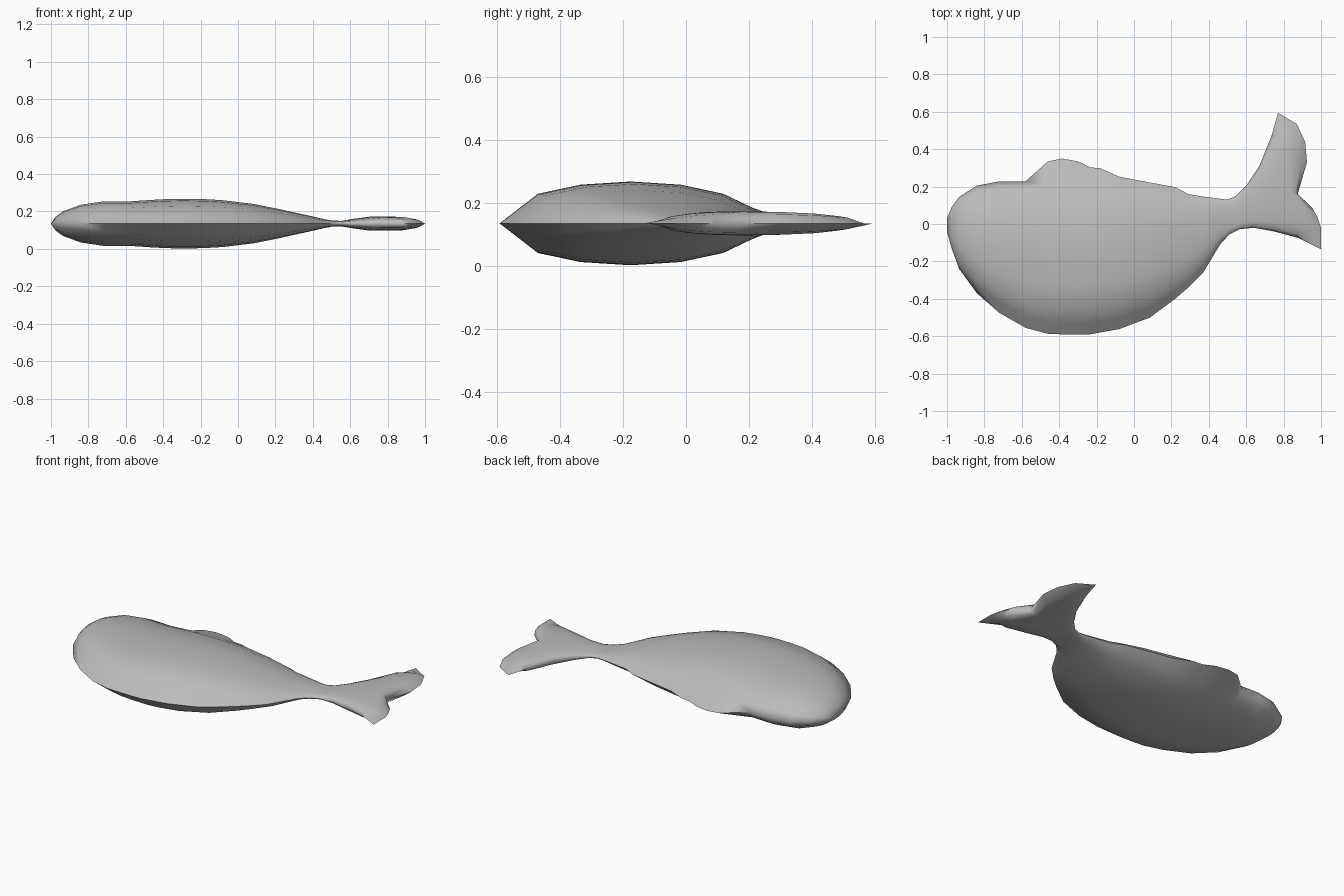
import bpy, bmesh, math

if "Cube" in bpy.data.objects:
    bpy.data.objects.remove(bpy.data.objects["Cube"])

ZC = 0.135   # height of the mid plane
K = 8        # segments from upper edge to lower edge

# body sections: x, upper body edge, fin edge, belly edge, half thickness
body = [
    (-0.975, 0.09, 0.09, -0.13, 0.037), (-0.935, 0.145, 0.145, -0.24, 0.066),
    (-0.84, 0.205, 0.205, -0.37, 0.101), (-0.72, 0.228, 0.228, -0.475, 0.119),
    (-0.58, 0.225, 0.228, -0.555, 0.119), (-0.46, 0.235, 0.335, -0.587, 0.127),
    (-0.385, 0.24, 0.35, -0.59, 0.131), (-0.30, 0.24, 0.335, -0.592, 0.133),
    (-0.235, 0.24, 0.303, -0.59, 0.132), (-0.18, 0.238, 0.298, -0.58, 0.131),
    (-0.08, 0.23, 0.253, -0.562, 0.125), (0.085, 0.205, 0.222, -0.50, 0.105),
    (0.22, 0.175, 0.197, -0.40, 0.078), (0.29, 0.155, 0.16, -0.34, 0.062),
    (0.37, 0.147, 0.147, -0.26, 0.045), (0.46, 0.135, 0.135, -0.11, 0.024),
]
# tail sections: upper x, y, lower x, y, half thickness
tail = [
    (0.50, 0.13, 0.51, -0.055, 0.016), (0.545, 0.15, 0.565, -0.028, 0.015),
    (0.60, 0.205, 0.64, -0.02, 0.026), (0.67, 0.31, 0.75, -0.04, 0.038),
    (0.735, 0.47, 0.88, -0.075, 0.038),
]
# trailing edge of the fluke, upper tip to lower tip
trailing = [(0.77, 0.595), (0.87, 0.535), (0.915, 0.44), (0.925, 0.33), (0.875, 0.16),
            (0.95, 0.09), (0.98, 0.04), (1.0, -0.02), (1.0, -0.135)]


def section(a, b, h, power=1.0):
    """Oval section from edge point a to edge point b as (x, y, half height)."""
    pts = []
    for k in range(K + 1):
        ang = math.pi * k / K
        t = (1 - math.cos(ang)) / 2
        z = h * max(0.0, math.sin(ang)) ** power if 0 < k < K else 0.0
        pts.append((a[0] + (b[0] - a[0]) * t, a[1] + (b[1] - a[1]) * t, z))
    return pts


# snout, then body with the back fin drawn out of the upper edge
sections = [section((-1.0, 0.03), (-1.0, -0.04), 0)]
for x, top, fin, bottom, h in body:
    s = section((x, top), (x, bottom), h)
    s[0] = (x, fin, 0)
    # straight chamfer along the belly edge
    s[K - 1] = tuple((p + q) / 2 for p, q in zip(s[K - 2], s[K]))
    sections.append(s)

# tail fluke
for ax, ay, bx, by, h in tail:
    sections.append(section((ax, ay), (bx, by), h, 0.65))
last = sections[-1]
for f, h in ((0.4, 0.037), (0.75, 0.029)):
    profile = section((0, 0), (0, 0), h, 0.5)
    sections.append([(p[0] + (q[0] - p[0]) * f, p[1] + (q[1] - p[1]) * f, r[2])
                     for p, q, r in zip(last, trailing, profile)])
sections.append([(x, y, 0) for x, y in trailing])

# loft all sections into one skin
bm = bmesh.new()
rings = []
for s in sections:
    upper = [bm.verts.new((x, y, ZC + z)) for x, y, z in s]
    lower = [bm.verts.new((x, y, ZC - z)) for x, y, z in s[-2:0:-1]]
    rings.append(upper + lower)
for r0, r1 in zip(rings, rings[1:]):
    n = len(r0)
    for i in range(n):
        bm.faces.new((r0[i], r0[(i + 1) % n], r1[(i + 1) % n], r1[i]))
bmesh.ops.remove_doubles(bm, verts=bm.verts, dist=0.0005)
bmesh.ops.recalc_face_normals(bm, faces=bm.faces)

mesh = bpy.data.meshes.new("whale_body")
bm.to_mesh(mesh)
bm.free()
obj = bpy.data.objects.new("whale_body", mesh)
bpy.context.collection.objects.link(obj)

# darker grey skin
skin = bpy.data.materials.new("grey_skin")
skin.diffuse_color = (0.5, 0.5, 0.5, 1.0)
skin.use_nodes = True
skin.node_tree.nodes["Principled BSDF"].inputs["Base Color"].default_value = skin.diffuse_color
mesh.materials.append(skin)

bpy.context.view_layer.objects.active = obj
obj.select_set(True)
bpy.ops.object.shade_smooth_by_angle(angle=math.radians(80))
